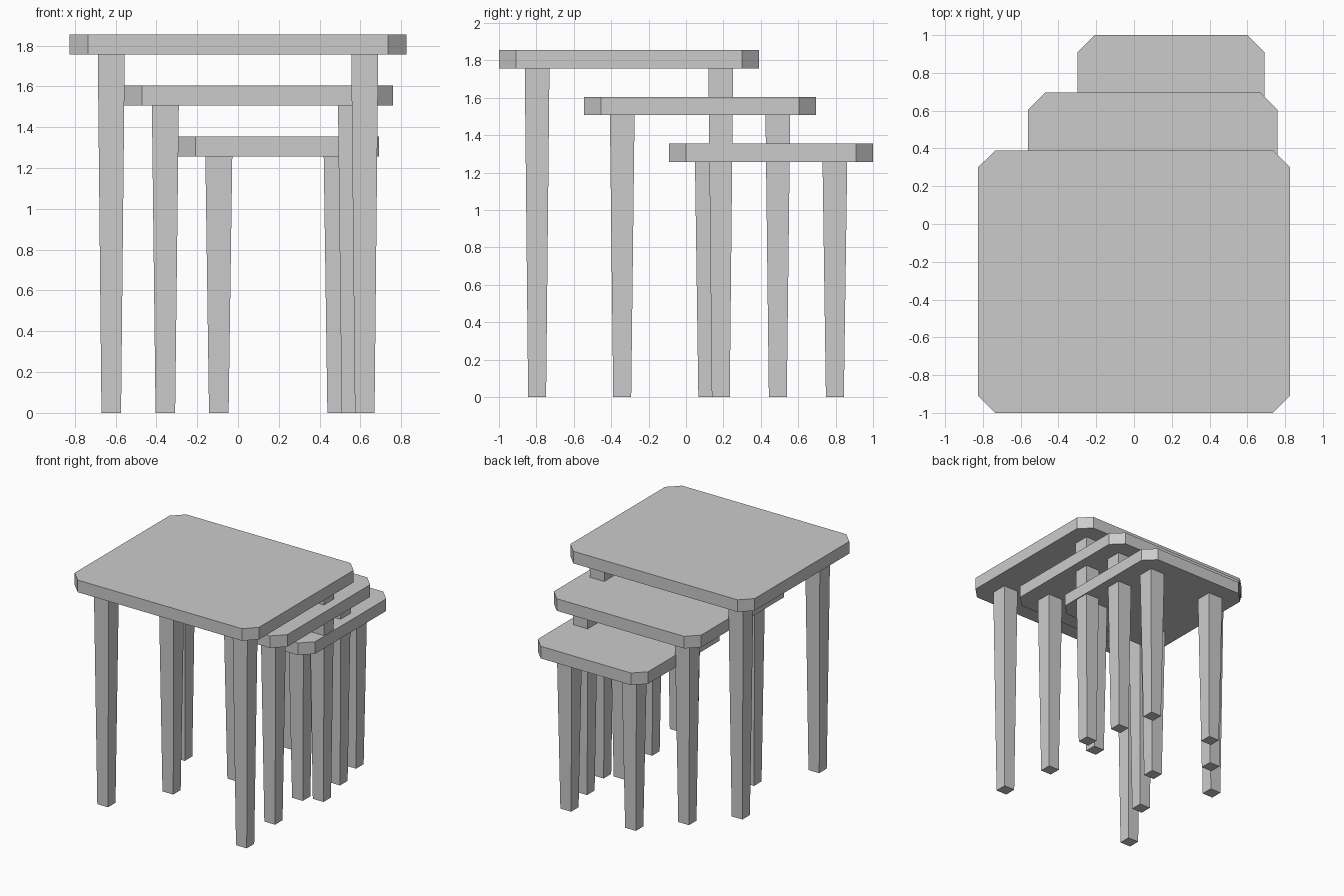
import bpy
import bmesh

cube = bpy.data.objects.get("Cube")
if cube:
    bpy.data.objects.remove(cube, do_unlink=True)

GREY = (0.6, 0.6, 0.6, 1.0)
mat = bpy.data.materials.new("plain grey")
mat.use_nodes = True
mat.diffuse_color = GREY
mat.node_tree.nodes["Principled BSDF"].inputs["Base Color"].default_value = GREY

THICK = 0.098       # table top thickness
CUT = 0.09          # corner cut
INSET = 0.204       # leg centre from table edge
LEG_TOP, LEG_FOOT = 0.066, 0.048   # half widths of the tapered leg


def loft(name, lower, upper, z0, z1):
    """Solid between two matching outlines at heights z0 and z1."""
    bm = bmesh.new()
    a = [bm.verts.new((x, y, z0)) for x, y in lower]
    b = [bm.verts.new((x, y, z1)) for x, y in upper]
    n = len(a)
    bm.faces.new(a[::-1])
    bm.faces.new(b)
    for i in range(n):
        j = (i + 1) % n
        bm.faces.new((a[i], a[j], b[j], b[i]))
    mesh = bpy.data.meshes.new(name)
    bm.to_mesh(mesh)
    bm.free()
    mesh.materials.append(mat)
    obj = bpy.data.objects.new(name, mesh)
    bpy.context.collection.objects.link(obj)
    return obj


def square(x, y, r):
    return [(x - r, y - r), (x + r, y - r), (x + r, y + r), (x - r, y + r)]


def cut_rectangle(cx, cy, hx, hy, c):
    """Rectangle outline with its four corners cut off."""
    return [(cx + x, cy + y) for x, y in (
        (c - hx, -hy), (hx - c, -hy), (hx, c - hy), (hx, hy - c),
        (hx - c, hy), (c - hx, hy), (-hx, hy - c), (-hx, c - hy))]


def table(size, cx, cy, hx, hy, top):
    # Top board
    outline = cut_rectangle(cx, cy, hx, hy, CUT)
    loft(size + "_table_top", outline, outline, top - THICK, top)
    # Four tapered legs
    for side, sx in (("left", 1), ("right", -1)):
        for end, sy in (("front", -1), ("back", 1)):
            x = cx + sx * (hx - INSET)
            y = cy + sy * (hy - INSET)
            loft(f"{size}_table_{end}_{side}_leg", square(x, y, LEG_FOOT),
                 square(x, y, LEG_TOP), 0, top - THICK)


# Nest of three tables, each pulled out behind the larger one
table("large", 0, -0.305, 0.825, 0.695, 1.855)
table("middle", 0.1, 0.075, 0.66, 0.62, 1.605)
table("small", 0.196, 0.455, 0.494, 0.545, 1.355)
